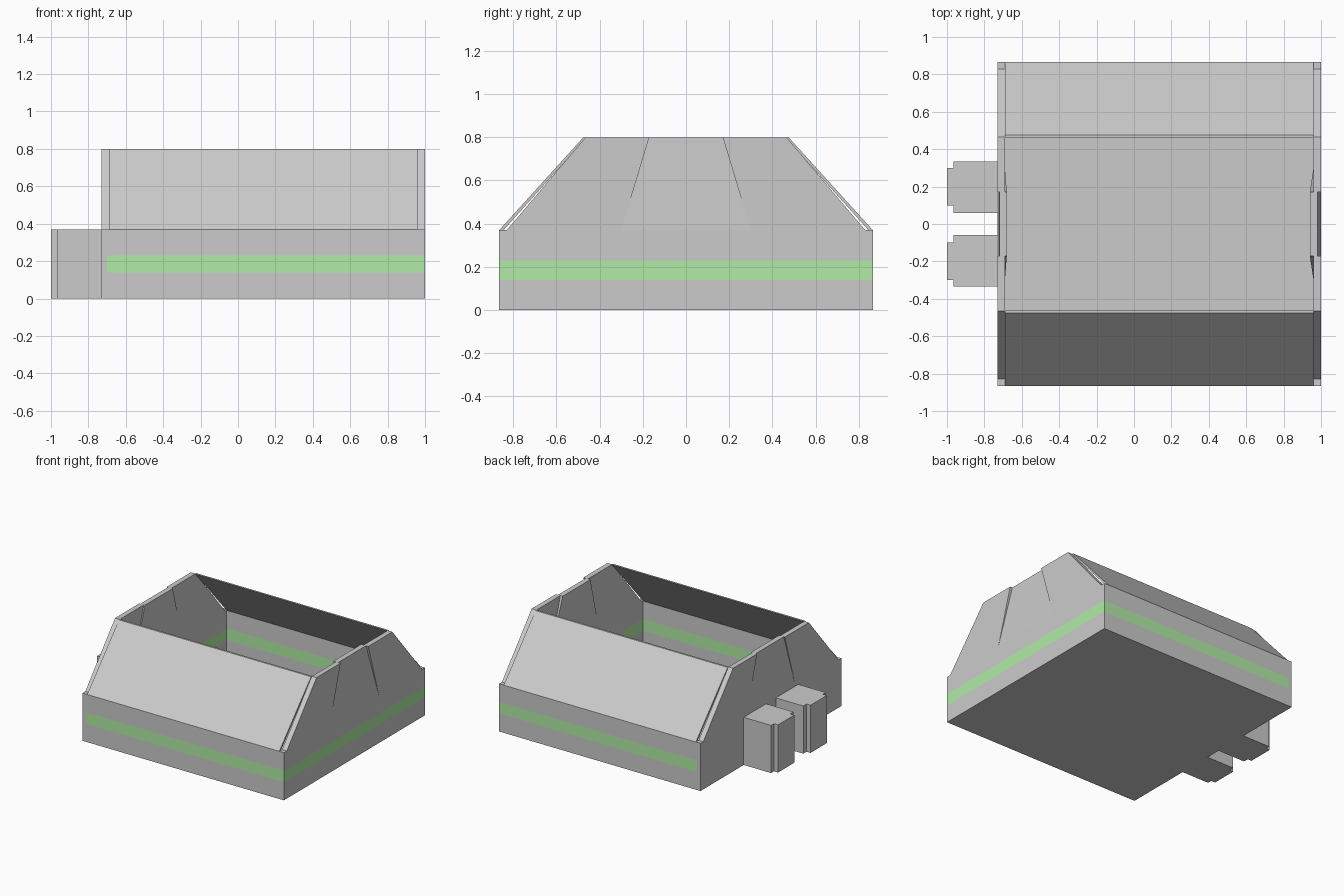
import bpy, bmesh

if "Cube" in bpy.data.objects:
    bpy.data.objects.remove(bpy.data.objects["Cube"])

X0, X1, Y, T = -0.73, 1.0, 0.865, 0.04     # body ends, half depth, end wall thickness
LEDGE, TOP = 0.37, 0.80


def material(name, rgb):
    m = bpy.data.materials.new(name)
    m.diffuse_color = (*rgb, 1)
    m.use_nodes = True
    m.node_tree.nodes["Principled BSDF"].inputs["Base Color"].default_value = m.diffuse_color
    return m


GREEN = material("green_stripe", (0.44, 0.83, 0.38))
DARK = material("dark_floor", (0.54, 0.54, 0.54))


def prism(name, profile, xa, xb, mat=None, lean=0.0):
    """Extrude a (y, z) profile from xa to xb; lean shifts x at the top edge."""
    bm = bmesh.new()
    rings = []
    for x in (xa, xb):
        rings.append([bm.verts.new((x + lean * (z - LEDGE) / (TOP - LEDGE), y, z))
                      for y, z in profile])
    a, b = rings
    n = len(profile)
    bm.faces.new(a)
    bm.faces.new(b[::-1])
    for i in range(n):
        j = (i + 1) % n
        bm.faces.new((a[i], b[i], b[j], a[j]))
    bmesh.ops.recalc_face_normals(bm, faces=bm.faces[:])
    mesh = bpy.data.meshes.new(name)
    bm.to_mesh(mesh)
    bm.free()
    obj = bpy.data.objects.new(name, mesh)
    bpy.context.collection.objects.link(obj)
    if mat:
        mesh.materials.append(mat)
    return obj


def box(name, x, y, z, mat=None):
    return prism(name, [(y[0], z[0]), (y[1], z[0]), (y[1], z[1]), (y[0], z[1])],
                 x[0], x[1], mat)


# floor with a darker middle panel
box("floor", (X0 + T, X1 - T), (-Y + 0.02, Y - 0.02), (0, 0.01))
box("floor_panel", (-0.33, 0.60), (-Y + 0.02, Y - 0.02), (0.01, 0.014), DARK)

# lower walls in three bands, the middle one green
for label, z, mat in (("lower", (0, 0.14), None), ("stripe", (0.14, 0.23), GREEN),
                      ("upper", (0.23, LEDGE), None)):
    for side, s in (("front", -1), ("back", 1)):
        box(f"{side}_wall_{label}", (X0 + T, X1 - T), sorted((s * Y, s * (Y - 0.02))), z, mat)
    box(f"right_wall_{label}", (X1 - T, X1), (-Y, Y), z, mat)
    # the left wall is green on its inside only
    box(f"left_wall_{label}", (X0, X0 + T - 0.01), (-Y, Y), z,
        None)
    box(f"left_lining_{label}", (X0 + T - 0.01, X0 + T), (-Y, Y), z, mat)

# sloping roof panels
for side, s in (("front", -1), ("back", 1)):
    prism(f"{side}_slope", [(s * Y, LEDGE), (s * 0.475, TOP), (s * 0.46, TOP),
                            (s * (Y - 0.02), LEDGE)], X0 + T, X1 - T)

# gable ends: two flat halves and a middle panel leaning inwards
for end, xa, xb, lean in (("left", X0, X0 + T, 0.01), ("right", X1 - T, X1, -0.02)):
    for side, s in (("front", -1), ("back", 1)):
        prism(f"{end}_gable_{side}", [(s * 0.30, LEDGE), (s * 0.83, LEDGE),
                                      (s * 0.465, TOP), (s * 0.17, TOP)], xa, xb)
    prism(f"{end}_gable_middle", [(-0.30, LEDGE), (0.30, LEDGE), (0.17, TOP), (-0.17, TOP)],
          xa, xb, lean=lean)

# stepped buttress blocks on the left end
for side, s in (("front", -1), ("back", 1)):
    box(f"{side}_buttress", (-0.965, X0), sorted((s * 0.06, s * 0.335)), (0, LEDGE))
    box(f"{side}_buttress_face", (-1.0, -0.965), sorted((s * 0.10, s * 0.30)), (0, LEDGE))
